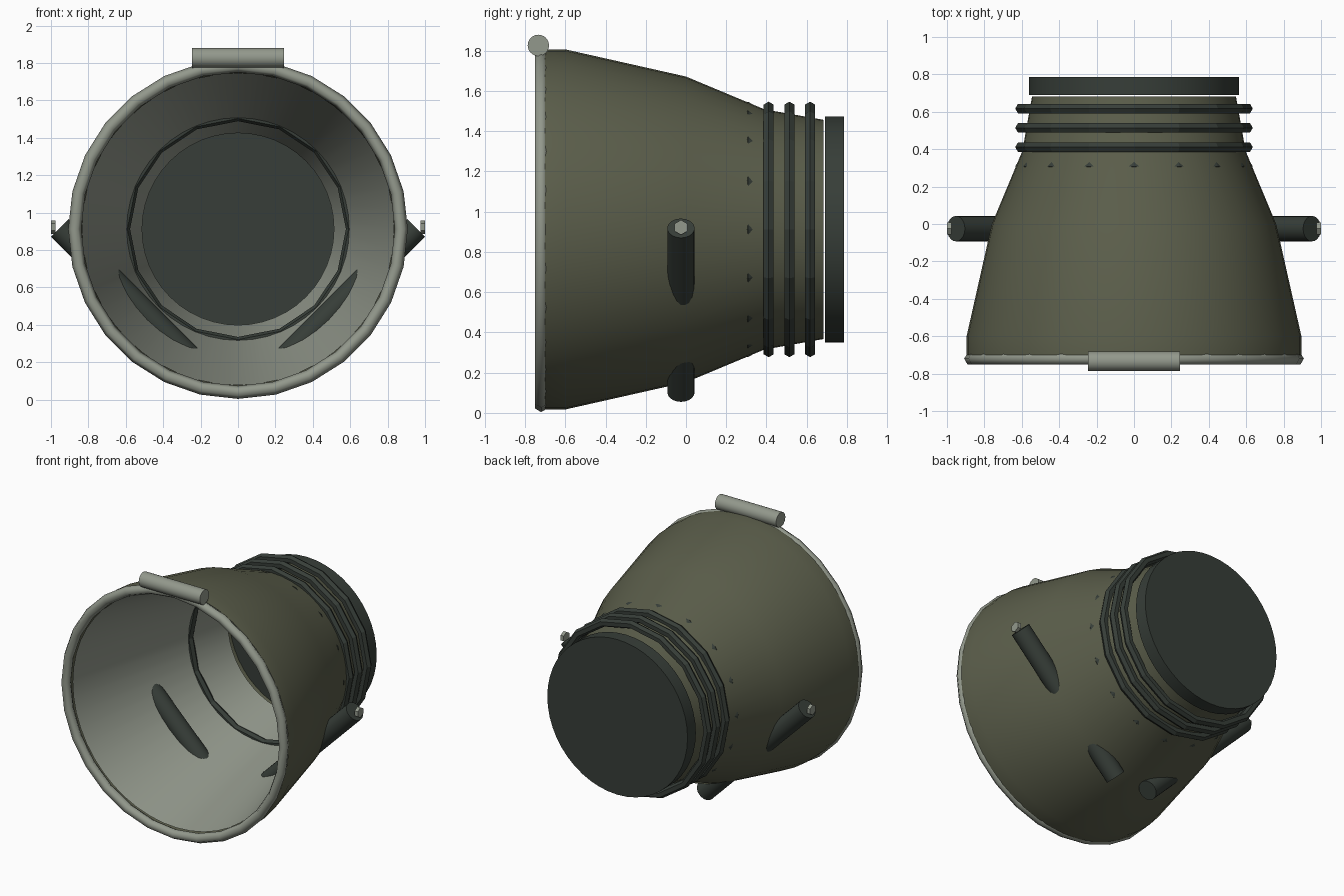
import bpy, bmesh, math
from mathutils import Vector, Matrix

if "Cube" in bpy.data.objects:
    bpy.data.objects.remove(bpy.data.objects["Cube"])

ZC = 0.912  # height of the main axis, which runs along y


def material(name, rgb):
    m = bpy.data.materials.new(name)
    m.diffuse_color = (*rgb, 1)
    m.use_nodes = True
    m.node_tree.nodes["Principled BSDF"].inputs["Base Color"].default_value = m.diffuse_color
    return m


OLIVE = material("olive", (0.105, 0.112, 0.070))
GREY = material("light_grey", (0.290, 0.315, 0.262))
DARK = material("dark_green_grey", (0.038, 0.048, 0.040))


def finish(name, bm, mat, angle=None):
    bmesh.ops.recalc_face_normals(bm, faces=bm.faces)
    me = bpy.data.meshes.new(name)
    bm.to_mesh(me)
    bm.free()
    ob = bpy.data.objects.new(name, me)
    bpy.context.collection.objects.link(ob)
    me.materials.append(mat)
    if angle:
        bpy.ops.object.select_all(action='DESELECT')
        ob.select_set(True)
        bpy.context.view_layer.objects.active = ob
        bpy.ops.object.shade_smooth_by_angle(angle=math.radians(angle))
    return ob


def lathe(name, profile, sides, mat, closed=False, angle=40):
    """Revolve (y, radius) points round the main axis."""
    bm = bmesh.new()
    rings = []
    for y, r in profile:
        rings.append([bm.verts.new((r * math.cos(2 * math.pi * i / sides), y,
                                    ZC + r * math.sin(2 * math.pi * i / sides)))
                      for i in range(sides)])
    pairs = list(zip(rings, rings[1:]))
    if closed:
        pairs.append((rings[-1], rings[0]))
    for a, b in pairs:
        for i in range(sides):
            j = (i + 1) % sides
            bm.faces.new((a[i], a[j], b[j], b[i]))
    return finish(name, bm, mat, angle)


def torus(name, y, major, minor, sides, mat, angle=None):
    hexagon = [(y + minor * math.sin(k * math.pi / 3), major + minor * math.cos(k * math.pi / 3))
               for k in range(6)]
    return lathe(name, hexagon, sides, mat, True, angle)


def rod(name, p, q, r, sides, mat, angle=40):
    """Capped cylinder between two points."""
    p, q = Vector(p), Vector(q)
    rot = (q - p).to_track_quat('Z', 'Y').to_matrix().to_4x4()
    bm = bmesh.new()
    bmesh.ops.create_cone(bm, cap_ends=True, segments=sides, radius1=r, radius2=r,
                          depth=(q - p).length, matrix=Matrix.Translation((p + q) / 2) @ rot)
    return finish(name, bm, mat, angle)


# Outer shell and tapered inner liner
lathe("outer_shell", [(-0.70, 0.895), (-0.60, 0.895), (0.0, 0.76), (0.39, 0.597), (0.683, 0.545)],
      48, OLIVE)
lathe("inner_liner", [(-0.70, 0.835), (0.62, 0.513)], 48, GREY)

# Front rim and top grip
torus("front_rim", -0.72, 0.873, 0.035, 28, GREY, 70)
rod("top_grip", (-0.245, -0.734, 1.827), (0.245, -0.734, 1.827), 0.053, 24, GREY)

# Four neck rings, the first nearly buried in the shell
for i in range(4):
    torus("neck_ring", 0.308 + 0.103 * i, 0.606, 0.029, 16, DARK)

# Rear cap
rod("rear_cap", (0, 0.69, ZC), (0, 0.785, ZC), 0.562, 48, DARK)

# Slanted side rods and hexagonal studs, mirrored
for s in (-1, 1):
    rod("side_rod", (s * 0.952, -0.025, 0.918), (s * 0.137, -0.025, 0.103), 0.068, 20, DARK)
    rod("side_stud", (s * 0.975, -0.025, 0.922), (s * 1.0, -0.025, 0.922), 0.037, 6, GREY, None)
